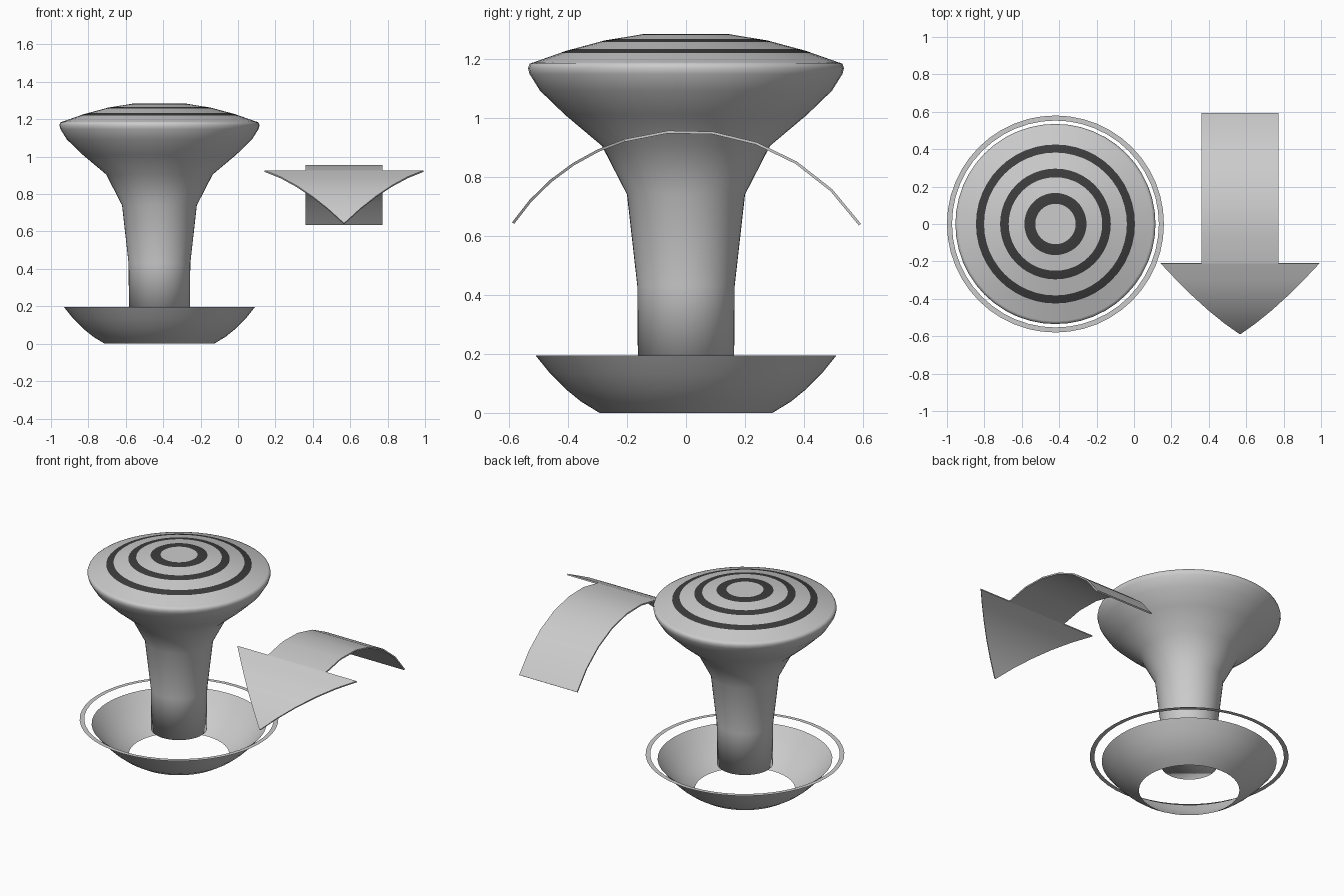
import bpy
import bmesh
from math import sin, cos, pi, radians

if "Cube" in bpy.data.objects:
    bpy.data.objects.remove(bpy.data.objects["Cube"])

CX = -0.42      # joystick axis
SEG = 48


def material(name, v):
    m = bpy.data.materials.new(name)
    m.diffuse_color = (v, v, v, 1)
    m.use_nodes = True
    m.node_tree.nodes["Principled BSDF"].inputs["Base Color"].default_value = m.diffuse_color
    return m


grey = material("light_grey", 0.6)
dark = material("dark_grey", 0.045)


def finish(name, bm, angle):
    mesh = bpy.data.meshes.new(name)
    for f in bm.faces:
        f.smooth = True
    bm.to_mesh(mesh)
    bm.free()
    mesh.materials.append(grey)
    mesh.materials.append(dark)
    if angle:
        mesh.set_sharp_from_angle(angle=radians(angle))
    ob = bpy.data.objects.new(name, mesh)
    bpy.context.collection.objects.link(ob)
    return ob


def lathe(name, profile, cap_start=False, cap_end=False, stripes=(), angle=40):
    """Revolve (radius, z) points, listed bottom to top, around the stick axis."""
    bm = bmesh.new()
    rings = []
    for r, z in profile:
        rings.append([bm.verts.new((CX + r * cos(2 * pi * i / SEG),
                                    r * sin(2 * pi * i / SEG), z))
                      for i in range(SEG)])
    for k, (a, b) in enumerate(zip(rings, rings[1:])):
        mid = (profile[k][0] + profile[k + 1][0]) / 2
        for i in range(SEG):
            j = (i + 1) % SEG
            f = bm.faces.new((a[i], a[j], b[j], b[i]))
            f.material_index = int(any(lo < mid < hi for lo, hi in stripes))
    if cap_start:
        bm.faces.new(rings[0][::-1])
    if cap_end:
        bm.faces.new(rings[-1])
    return finish(name, bm, angle)


# Open base bowl
lathe("base_bowl", [(0.293, 0), (0.355, 0.038), (0.407, 0.08), (0.46, 0.133), (0.51, 0.195)])

# Thin flat ring floating above the bowl
lathe("base_ring", [(0.58, 0.225), (0.553, 0.225)])

# Flared stick, softly shaded over its bottom edge
lathe("stick", [(0.163, 0.165), (0.165, 0.43), (0.2, 0.74), (0.285, 0.905),
                (0.41, 1.01), (0.495, 1.092), (0.53, 1.148), (0.535, 1.168),
                (0.53, 1.183), (0.52, 1.187)], cap_start=True, angle=None)

# Domed thumb cap with three concentric dark grip rings
dome = [(0.524, 1.185), (0.405, 1.227), (0.275, 1.262), (0.14, 1.284), (0.0, 1.284)]
grips = [(0.382, 0.425), (0.25, 0.296), (0.108, 0.166)]


def dome_z(r):
    for (r0, z0), (r1, z1) in zip(dome, dome[1:]):
        if r1 <= r <= r0:
            return z0 + (z1 - z0) * (r0 - r) / (r0 - r1)


radii = sorted({r for r, z in dome[:-1]} | {r for g in grips for r in g}, reverse=True)
lathe("thumb_cap", [(r, dome_z(r)) for r in radii], cap_end=True, stripes=grips)

# Curved direction arrow: stations of (angle, half width) swept along an arc
AX, RAD, CZ, THICK = 0.567, 0.711, 0.248, 0.009
START, NECK, TIP = 56.5, -17.2, -56.0
stations = [(START + (NECK - START) * i / 6, 0.206) for i in range(7)]
stations += [(NECK + (TIP - NECK) * i / 5, max(0.425 * (1 - i / 5), 0.002)) for i in range(6)]
bm = bmesh.new()
sections = []
for deg, w in stations:
    a = radians(deg)
    sections.append([bm.verts.new((AX + s * w, r * sin(a), CZ + r * cos(a)))
                     for s, r in ((-1, RAD), (1, RAD), (1, RAD - THICK), (-1, RAD - THICK))])
for k, (p, q) in enumerate(zip(sections, sections[1:])):
    # at the neck only the shoulder faces of the arrow head are needed
    for i in ((1, 3) if k == 6 else range(4)):
        j = (i + 1) % 4
        bm.faces.new((p[i], q[i], q[j], p[j]))
bm.faces.new(sections[0])
bm.faces.new(sections[-1][::-1])
bmesh.ops.recalc_face_normals(bm, faces=bm.faces)
finish("direction_arrow", bm, 30)
